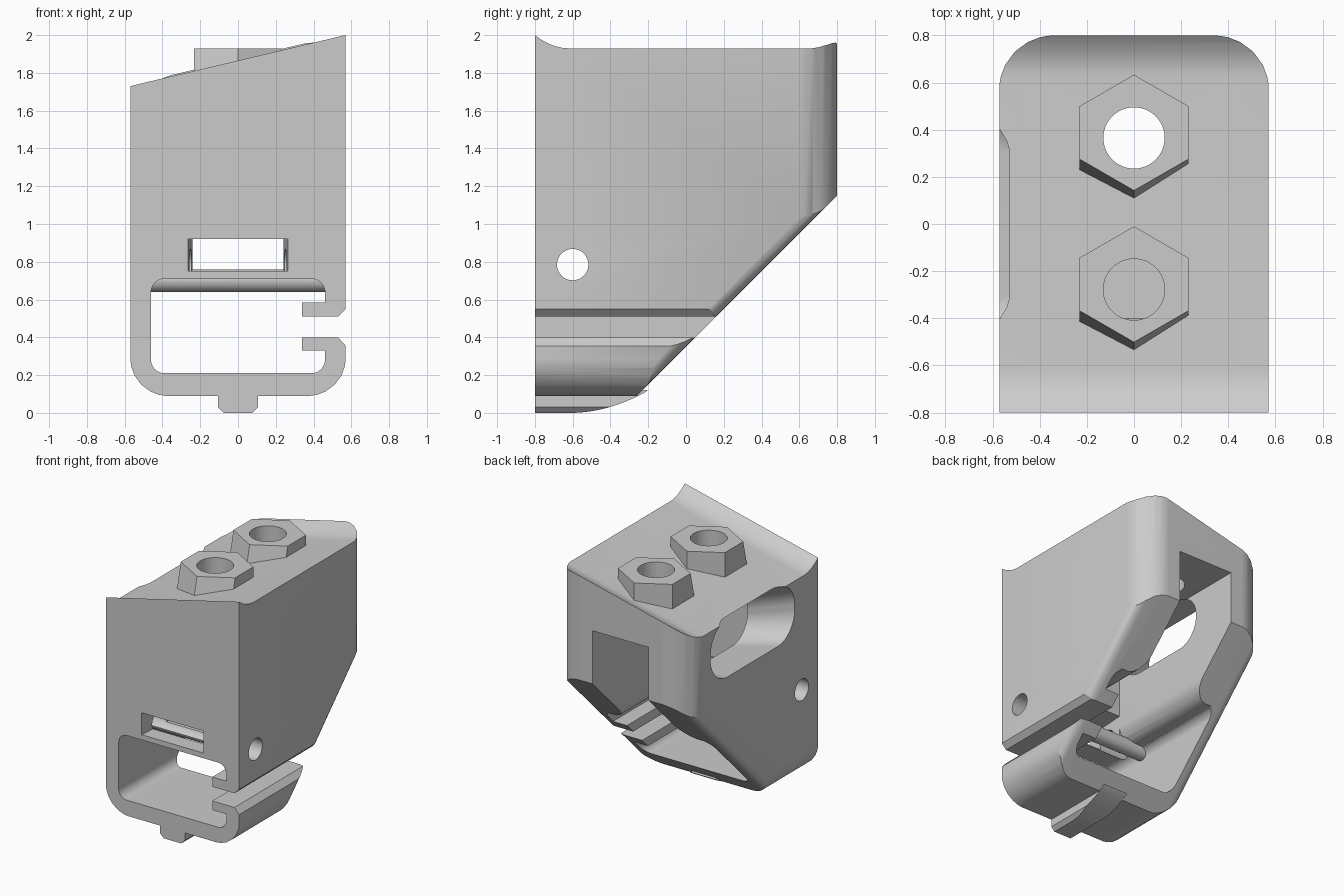
import bpy, bmesh, math
from mathutils import Vector

if "Cube" in bpy.data.objects:
    bpy.data.objects.remove(bpy.data.objects["Cube"])

grey = bpy.data.materials.new("plain_grey")
grey.use_nodes = True
grey.diffuse_color = (0.6, 0.6, 0.6, 1)
grey.node_tree.nodes["Principled BSDF"].inputs["Base Color"].default_value = (0.6, 0.6, 0.6, 1)

SLOPE = 0.237   # sideways tilt of the top


def rounded(points, steps=10):
    """Round the corners of a closed outline; each point is (u, v, radius)."""
    out = []
    for i, (u, v, r) in enumerate(points):
        p = Vector((u, v))
        if r == 0:
            out.append(p)
            continue
        a = (Vector(points[i - 1][:2]) - p).normalized()
        b = (Vector(points[(i + 1) % len(points)][:2]) - p).normalized()
        half = a.angle(b) / 2
        centre = p + (a + b).normalized() * (r / math.sin(half))
        start = p + a * (r / math.tan(half)) - centre
        end = p + b * (r / math.tan(half)) - centre
        for k in range(steps + 1):
            spoke = start.lerp(end, 0.5 - 0.5 * math.cos(math.pi * k / steps))
            out.append(centre + spoke.normalized() * r)
    return out


def loft(name, ring_a, ring_b):
    """Solid between two matching rings of 3D points."""
    bm = bmesh.new()
    a = [bm.verts.new(p) for p in ring_a]
    b = [bm.verts.new(p) for p in ring_b]
    bm.faces.new(a)
    bm.faces.new(b)
    for i in range(len(a)):
        j = (i + 1) % len(a)
        bm.faces.new((a[i], a[j], b[j], b[i]))
    bmesh.ops.recalc_face_normals(bm, faces=bm.faces)
    mesh = bpy.data.meshes.new(name)
    bm.to_mesh(mesh)
    bm.free()
    mesh.materials.append(grey)
    ob = bpy.data.objects.new(name, mesh)
    bpy.context.collection.objects.link(ob)
    return ob


def prism(name, outline, axis, lo, hi, shear=0):
    place = {"x": lambda u, v, t: (t, u, v + shear * t),
             "y": lambda u, v, t: (u, t, v),
             "z": lambda u, v, t: (u, v, t)}[axis]
    return loft(name, [place(u, v, lo) for u, v in outline],
                [place(u, v, hi) for u, v in outline])


def circle(u, v, r, n=48):
    return [(u + r * math.cos(2 * math.pi * i / n), v + r * math.sin(2 * math.pi * i / n))
            for i in range(n)]


def combine(target, tool, operation):
    mod = target.modifiers.new(operation, "BOOLEAN")
    mod.operation, mod.solver, mod.object = operation, "EXACT", tool
    bpy.context.view_layer.update()
    graph = bpy.context.evaluated_depsgraph_get()
    mesh = bpy.data.meshes.new_from_object(target.evaluated_get(graph))
    target.modifiers.clear()
    target.data = mesh
    bpy.data.objects.remove(tool)


# Body with the open clamp channel and its two lips
section = [(-0.57, 2.2, 0), (-0.57, 0.09, 0.2), (0.57, 0.09, 0.2), (0.57, 0.355, 0),
           (0.53, 0.4, 0), (0.34, 0.4, 0), (0.34, 0.33, 0), (0.46, 0.33, 0),
           (0.46, 0.21, 0.07), (-0.46, 0.21, 0.07), (-0.46, 0.71, 0.07), (0.46, 0.71, 0.07),
           (0.46, 0.585, 0), (0.34, 0.585, 0), (0.34, 0.51, 0), (0.53, 0.51, 0),
           (0.57, 0.55, 0), (0.57, 2.2, 0)]
body = prism("bracket_body", rounded(section), "y", -0.8, 0.8)

# Rounded upright back corners
plan = rounded([(-0.572, -0.9, 0), (0.572, -0.9, 0), (0.572, 0.799, 0.23), (-0.572, 0.799, 0.23)])
combine(body, prism("plan_tool", plan, "z", -0.5, 2.5), "INTERSECT")

# Diagonal underside at the back with soft side edges
side = prism("slope_tool", [(-1, -0.3), (-0.65, -0.3), (1.3, 1.65), (1.3, 2.5), (-1, 2.5)],
             "x", -0.573, 0.573)
bm = bmesh.new()
bm.from_mesh(side.data)
edges = [e for e in bm.edges if abs(e.verts[0].co.x - e.verts[1].co.x) < 0.01
         and all(abs(v.co.z - v.co.y - 0.35) < 0.01 for v in e.verts)]
bmesh.ops.bevel(bm, geom=edges, offset=0.08, segments=6, profile=0.5, affect="EDGES")
bm.to_mesh(side.data)
bm.free()
combine(body, side, "INTERSECT")

# Tilted top, curling up to a lip at front and back
steps = [0.3 * i / 14 for i in range(15)]
top = [(-0.62 - d, 1.795 + 2.16 * d * d) for d in reversed(steps)]
top += [(0.62 + d, 1.795 + 2.4 * d * d) for d in steps]
combine(body, prism("top_tool", top + [(0.92, 2.9), (-0.92, 2.9)], "x", -0.8, 0.8, SLOPE), "DIFFERENCE")

# Inner cavity, open at the back and flaring into the channel
cavity = rounded([(-0.24, 1.56, 0), (-0.24, 0.712, 0.13), (-0.42, 0.712, 0), (-0.42, 0.6, 0),
                  (0.42, 0.6, 0), (0.42, 0.712, 0), (0.24, 0.712, 0.13), (0.24, 1.56, 0)])
combine(body, prism("cavity_tool", cavity, "y", -0.45, 1), "DIFFERENCE")


# Scooped opening through one side wall
def scoop_ring(x, half, low, high, r):
    ring = rounded([(-half, low, r), (half, low, r), (half, high, r), (-half, high, r)])
    return [(x, y, z) for y, z in ring]


combine(body, loft("scoop_tool", scoop_ring(-0.62, 0.53, 1.24, 1.7, 0.21),
                   scoop_ring(-0.1, 0.36, 1.16, 1.53, 0.17)), "DIFFERENCE")

# Front slot
slot = [(-0.27, 0.75), (0.27, 0.75), (0.27, 0.92), (-0.27, 0.92)]
combine(body, loft("slot_tool", [(x, -0.9, z) for x, z in slot],
                   [(x * 0.88, -0.4, z) for x, z in slot]), "DIFFERENCE")

# Rounded cross bar beneath the slot
combine(body, prism("bar_tool", circle(-0.46, 0.7, 0.06), "x", -0.5, 0.5), "UNION")

# Two six-sided bosses whose front faces lean
for y in (0.365, -0.278):
    rings = []
    for z, shift in ((1.6, -0.034), (1.93, 0.045)):
        ring = []
        for k in range(6):
            a = math.radians(30 + 60 * k)
            ring.append((0.268 * math.cos(a), y + 0.268 * math.sin(a) + (shift if k > 2 else 0), z))
        rings.append(ring)
    combine(body, loft("boss_tool", *rings), "UNION")
    combine(body, prism("bolt_tool", circle(0, y, 0.13), "z", 1.3, 2.2), "DIFFERENCE")

# Cross pin hole
combine(body, prism("pin_tool", circle(-0.6, 0.785, 0.083), "x", -0.8, 0.8), "DIFFERENCE")

# Keel below the clamp, rising in an arc towards the back
keel_section = [(-0.105, 0.12), (-0.105, 0.03), (-0.075, 0), (0.075, 0), (0.105, 0.03), (0.105, 0.12)]
keel = prism("keel", keel_section, "y", -0.8, -0.2)
arc = [(-0.62 + 0.4 * i / 12, 0.09 * (i / 11) ** 2 - 0.0005) for i in range(13)]
combine(keel, prism("arc_tool", arc + [(-0.1, 0.2), (-0.1, -0.1), (-0.62, -0.1)],
                    "x", -0.3, 0.3), "DIFFERENCE")
combine(body, keel, "UNION")

bpy.ops.object.select_all(action="DESELECT")
body.select_set(True)
bpy.context.view_layer.objects.active = body
bpy.ops.object.shade_smooth_by_angle(angle=math.radians(30))
